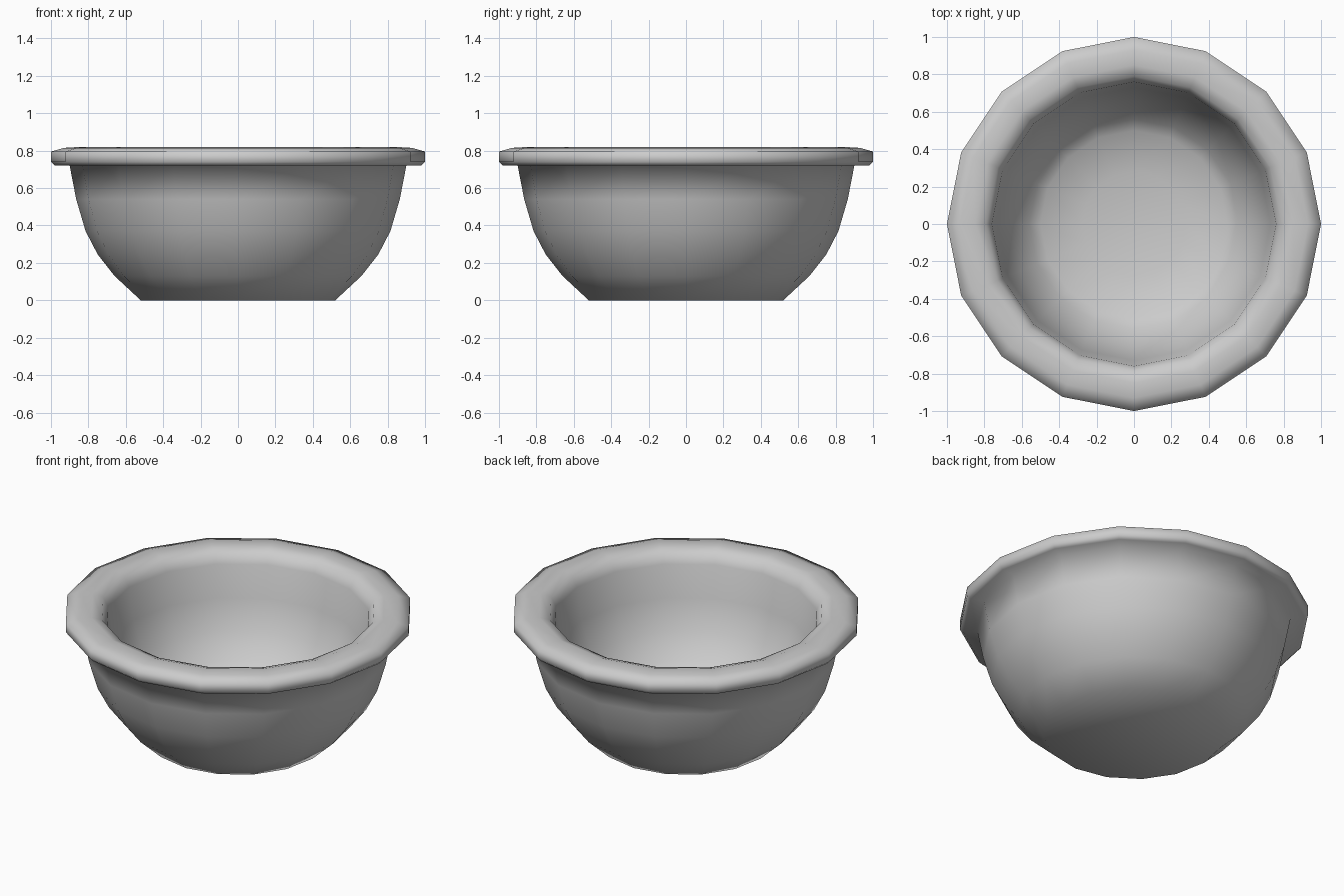
import bpy
import bmesh
import math

cube = bpy.data.objects.get("Cube")
if cube:
    bpy.data.objects.remove(cube, do_unlink=True)

SIDES = 16

# Profile (radius, height): base, outer wall, rolled rim, inner wall, floor
outer_wall = [(0, 0), (0.52, 0), (0.66, 0.13), (0.75, 0.245),
              (0.815, 0.37), (0.865, 0.54), (0.90, 0.72)]
rim = [(0.98, 0.72), (1.0, 0.74), (1.0, 0.795), (0.93, 0.815),
       (0.85, 0.82), (0.79, 0.80), (0.76, 0.74)]
inner_wall = [(0.73, 0.54), (0.66, 0.36), (0.56, 0.22),
              (0.50, 0.18), (0.28, 0.13), (0, 0.12)]


def lathe(name, profile, material):
    """Spin a profile around z into a smooth-shaded object."""
    bm = bmesh.new()
    verts = [bm.verts.new((r, 0, z)) for r, z in profile]
    edges = [bm.edges.new(pair) for pair in zip(verts, verts[1:])]
    bmesh.ops.spin(bm, geom=verts + edges, cent=(0, 0, 0), axis=(0, 0, 1),
                   angle=math.tau, steps=SIDES, use_merge=False)
    bmesh.ops.remove_doubles(bm, verts=bm.verts, dist=0.0005)
    bmesh.ops.recalc_face_normals(bm, faces=bm.faces)
    for face in bm.faces:
        face.smooth = True
    mesh = bpy.data.meshes.new(name)
    bm.to_mesh(mesh)
    bm.free()
    mesh.materials.append(material)
    obj = bpy.data.objects.new(name, mesh)
    bpy.context.collection.objects.link(obj)
    return obj


# Plain grey glaze
grey = bpy.data.materials.new("light_grey")
grey.use_nodes = True
colour = (0.6, 0.6, 0.6, 1)
grey.diffuse_color = colour
grey.node_tree.nodes["Principled BSDF"].inputs["Base Color"].default_value = colour

# Bowl with thick wall and rolled rim
lathe("bowl", outer_wall + rim + inner_wall, grey)
